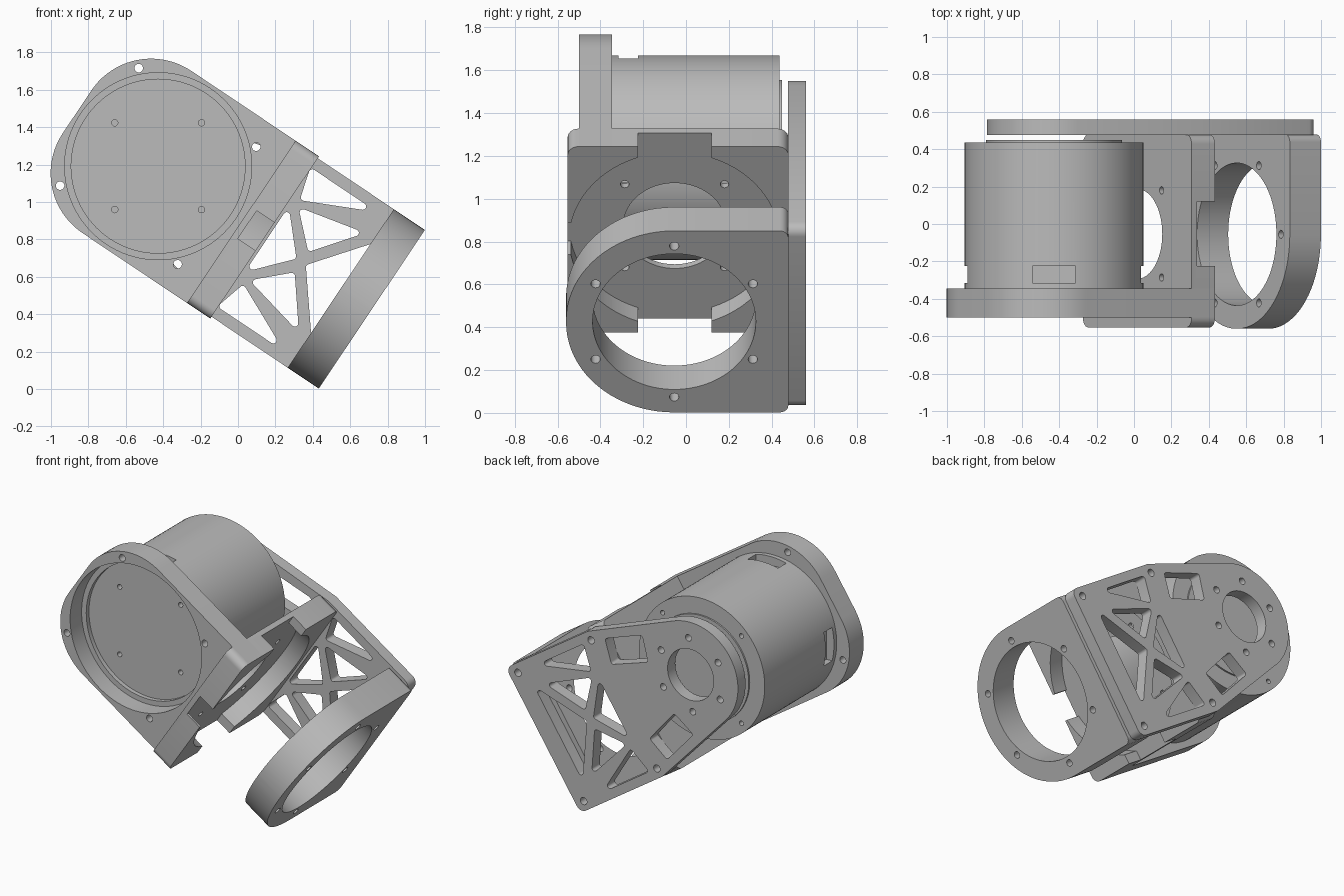
import bpy, bmesh, math
from mathutils import Matrix, Vector

cube = bpy.data.objects.get("Cube")
if cube:
    bpy.data.objects.remove(cube, do_unlink=True)

grey = bpy.data.materials.new("machined_grey")
grey.use_nodes = True
colour = (0.5, 0.5, 0.5, 1)
grey.diffuse_color = colour
grey.node_tree.nodes["Principled BSDF"].inputs["Base Color"].default_value = colour

# Local frame: x runs along the arm, z across it, origin on the motor axis
PLACE = Matrix.Translation((-0.427, 0, 1.191))
TILT = PLACE @ Matrix.Rotation(math.radians(33.8), 4, 'Y')


def circle(r, a=0, b=0, n=None):
    n = n or (72 if r > 0.1 else 16)
    return [(a + r * math.cos(2 * math.pi * i / n), b + r * math.sin(2 * math.pi * i / n))
            for i in range(n)]


def rect(a0, a1, b0, b1):
    return [(a0, b0), (a1, b0), (a1, b1), (a0, b1)]


def rounded(points, radii):
    """Polygon with filleted corners."""
    pts = [Vector(p) for p in points]
    if not isinstance(radii, list):
        radii = [radii] * len(pts)
    out = []
    for i, (p, r) in enumerate(zip(pts, radii)):
        if r == 0:
            out.append(tuple(p))
            continue
        d1 = (pts[i - 1] - p).normalized()
        d2 = (pts[(i + 1) % len(pts)] - p).normalized()
        half = d1.angle(d2) / 2
        c = p + (d1 + d2).normalized() * (r / math.sin(half))
        s, e = p + d1 * (r / math.tan(half)) - c, p + d2 * (r / math.tan(half)) - c
        a0 = math.atan2(s.y, s.x)
        sweep = (math.atan2(e.y, e.x) - a0 + math.pi) % (2 * math.pi) - math.pi
        n = 20 if r > 0.1 else 6
        out += [(c.x + r * math.cos(a0 + sweep * k / n), c.y + r * math.sin(a0 + sweep * k / n))
                for k in range(n + 1)]
    return out


def prism(name, points, axis, lo, hi):
    """Extrude a profile along 'y' (profile in x,z) or 'x' (profile in y,z)."""
    bm = bmesh.new()

    def at(t):
        return [bm.verts.new((a, t, b) if axis == 'y' else (t, a, b)) for a, b in points]
    low, high = at(lo), at(hi)
    bm.faces.new(low)
    bm.faces.new(high)
    n = len(points)
    for i in range(n):
        j = (i + 1) % n
        bm.faces.new((low[i], low[j], high[j], high[i]))
    bmesh.ops.recalc_face_normals(bm, faces=bm.faces)
    mesh = bpy.data.meshes.new(name)
    bm.to_mesh(mesh)
    bm.free()
    ob = bpy.data.objects.new(name, mesh)
    bpy.context.collection.objects.link(ob)
    return ob


def part(name, points, axis, lo, hi, cuts=(), matrix=TILT):
    """Solid prism with prism-shaped cuts (points, axis, lo, hi)."""
    ob = prism(name, points, axis, lo, hi)
    cutters = []
    for cut in cuts:
        c = prism("cutter", *cut)
        c.hide_render = True
        m = ob.modifiers.new("cut", 'BOOLEAN')
        m.operation, m.solver, m.object = 'DIFFERENCE', 'EXACT', c
        cutters.append(c)
    if cutters:
        bpy.context.view_layer.update()
        deps = bpy.context.evaluated_depsgraph_get()
        mesh = bpy.data.meshes.new_from_object(ob.evaluated_get(deps))
        ob.modifiers.clear()
        ob.data = mesh
        for c in cutters:
            bpy.data.objects.remove(c, do_unlink=True)
    ob.data.name = name
    ob.data.transform(matrix)
    ob.data.materials.clear()
    ob.data.materials.append(grey)
    bpy.ops.object.select_all(action='DESELECT')
    ob.select_set(True)
    bpy.context.view_layer.objects.active = ob
    bpy.ops.object.shade_smooth_by_angle(angle=math.radians(30))
    return ob


def square_holes(d, r, axis, lo, hi, a=0):
    return [(circle(r, a + i * d, j * d), axis, lo, hi) for i in (-1, 1) for j in (-1, 1)]


def ring_holes(dist, r, axis, lo, hi, a=0, start=0):
    return [(circle(r, a + dist * math.cos(t), dist * math.sin(t)), axis, lo, hi)
            for t in (math.radians(start + 60 * k) for k in range(6))]


# Motor: upright in the world, four side windows, blind screw holes
windows = []
for k in range(4):
    turn = Matrix.Rotation(k * math.pi / 2, 2)
    box = [tuple(turn @ Vector(p)) for p in rect(-0.115, 0.115, 0.42, 0.6)]
    windows.append((box, 'y', -0.315, -0.225))
part("motor_body", circle(0.478, n=96), 'y', -0.345, 0.437,
     windows + square_holes(0.232, 0.017, 'y', -0.4, -0.28)
     + square_holes(0.3, 0.016, 'y', 0.38, 0.5), PLACE)
part("motor_rotor", circle(0.364), 'y', 0.43, 0.448, matrix=PLACE)

# Motor bracket: face plate with a stepped seat for the motor
part("motor_plate",
     rounded([(0.685, -0.522), (0.685, 0.522), (-0.522, 0.522), (-0.522, -0.522)],
             [0, 0, 0.385, 0.385]),
     'y', -0.5, -0.345,
     [(circle(0.5, n=96), 'y', -0.6, -0.375), (circle(0.465, n=96), 'y', -0.6, -0.2)]
     + square_holes(0.378, 0.023, 'y', -0.6, -0.2)
     # clearance continuing the recess of the mounting wall
     + [(circle(0.49, -0.055), 'x', 0.57, 0.8),
        (rect(-0.225, 0.12, -0.7, 0.7), 'x', 0.57, 0.8),
        (rect(-0.7, -0.3, -0.085, 0.095), 'x', 0.57, 0.8)])

# Mounting wall with round recess, cable notches and centre bore
part("mounting_wall", rounded(rect(-0.553, 0.478, -0.522, 0.522), 0.05),
     'x', 0.535, 0.685,
     [(circle(0.49, -0.055), 'x', 0.57, 0.8),
      (circle(0.24, -0.053), 'x', 0.4, 0.8),
      (rect(-0.225, 0.12, -0.7, 0.7), 'x', 0.57, 0.8),
      (rect(-0.7, -0.3, -0.085, 0.095), 'x', 0.57, 0.8)]
     + square_holes(0.233, 0.02, 'x', 0.4, 0.8, a=-0.053))

# Arm plate: round bearing end widening to a truss
R, CORNER = 0.36, Vector((0.6, 0.51))
tangent = math.atan2(CORNER.y, CORNER.x) + math.acos(R / CORNER.length)
arc = [tangent + (2 * math.pi - 2 * tangent) * k / 40 for k in range(41)]
outline = rounded([(0.6, -0.51), (1.35, -0.51), (1.35, 0.51), (0.6, 0.51)], [0, 0.05, 0.05, 0])
outline += [(R * math.cos(t), R * math.sin(t)) for t in arc]

pockets = [[(0.7, 0.21), (0.7, -0.21), (0.89, 0)],
           [(0.95, 0), (1.21, -0.33), (1.21, 0.33)]]
for side in (1, -1):
    for shape in ([(0.68, 0.448), (1.11, 0.448), (0.73, 0.27)],
                  [(0.745, 0.235), (1.12, 0.32), (0.922, 0.065)],
                  [(0.5, 0.425), (0.21, 0.35), (0.27, 0.18), (0.55, 0.26)]):
        pockets.append([(a, b * side) for a, b in shape])
cuts = [(rounded(p, 0.018), 'y', 0.4, 0.7) for p in pockets]
cuts += [(circle(0.025, a, b), 'y', 0.4, 0.7) for a in (0.61, 1.28) for b in (-0.45, 0.45)]
cuts += [(circle(0.175), 'y', 0.4, 0.7)] + ring_holes(0.25, 0.023, 'y', 0.4, 0.7)
part("arm_plate", outline, 'y', 0.477, 0.56, cuts)

# End ring: D-shaped flange with a large bore and six bolt holes
part("end_ring", rounded(rect(-0.56, 0.478, -0.51, 0.51), [0.505, 0.04, 0.04, 0.505]),
     'x', 1.175, 1.375,
     [(circle(0.381, -0.055, n=96), 'x', 1, 1.6)]
     + ring_holes(0.424, 0.022, 'x', 1, 1.6, a=-0.055, start=30))
